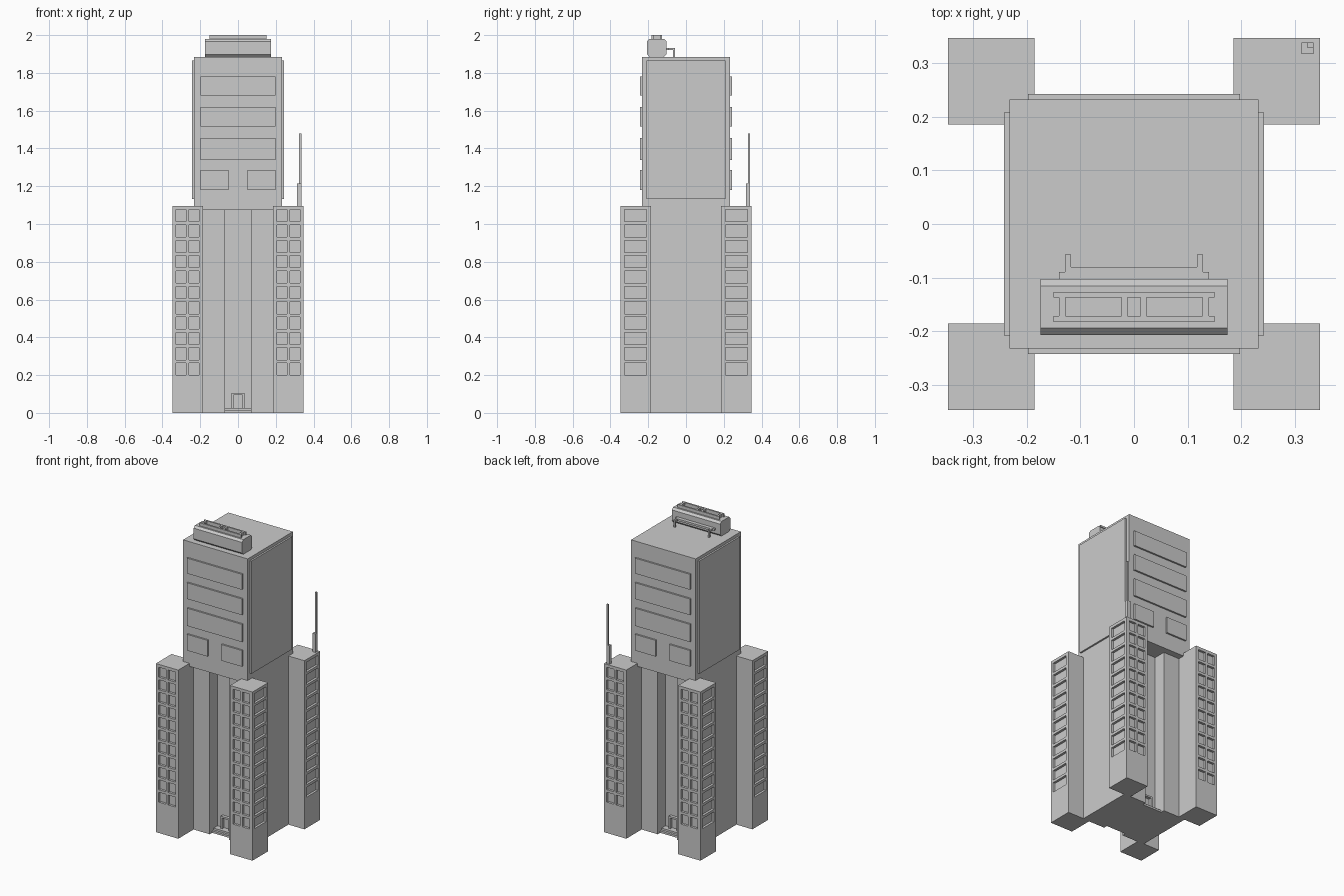
import bpy
import bmesh
from mathutils import Vector

if "Cube" in bpy.data.objects:
    bpy.data.objects.remove(bpy.data.objects["Cube"], do_unlink=True)


def finish(name, bm, mirror=""):
    """Turn a bmesh into an object, optionally mirrored across world axes."""
    bmesh.ops.recalc_face_normals(bm, faces=bm.faces)
    mesh = bpy.data.meshes.new(name)
    bm.to_mesh(mesh)
    bm.free()
    obj = bpy.data.objects.new(name, mesh)
    bpy.context.collection.objects.link(obj)
    if mirror:
        add_mirror(obj, mirror)
    return obj


def add_mirror(obj, axes):
    mod = obj.modifiers.new("Mirror", 'MIRROR')
    mod.use_axis = [a in axes for a in "xyz"]
    mod.use_mirror_merge = False


def boxes(name, spans, mirror=""):
    """One object from boxes, each given as (x range, y range, z range)."""
    bm = bmesh.new()
    for span in spans:
        lo, hi = (Vector(c) for c in zip(*span))
        cube = bmesh.ops.create_cube(bm, size=1)["verts"]
        bmesh.ops.scale(bm, vec=hi - lo, verts=cube)
        bmesh.ops.translate(bm, vec=(lo + hi) / 2, verts=cube)
    return finish(name, bm, mirror)


def prism(name, points, extrusion):
    """Extrude a closed outline of 3D points along a vector."""
    bm = bmesh.new()
    face = bm.faces.new([bm.verts.new(p) for p in points])
    new = bmesh.ops.extrude_face_region(bm, geom=[face])["geom"]
    verts = [g for g in new if isinstance(g, bmesh.types.BMVert)]
    bmesh.ops.translate(bm, vec=extrusion, verts=verts)
    return finish(name, bm)


# Main dimensions
HALF = 0.232          # half width of the upper block
BODY_Y = 0.19         # half depth of the lower body
CHANNEL_X, CHANNEL_Y = 0.07, 0.11
BLOCK_Z, ROOF_Z = 1.075, 1.885
IN, OUT, TOWER_Z = 0.186, 0.347, 1.095
RELIEF = 0.243        # outer plane of the raised panels

# Lower body with an entrance channel front and back
quarter = [(HALF, BODY_Y), (CHANNEL_X, BODY_Y), (CHANNEL_X, CHANNEL_Y)]
half_outline = quarter + [(-x, y) for x, y in reversed(quarter)]
outline = half_outline + [(-x, -y) for x, y in half_outline]
prism("lower_body", [(x, y, 0) for x, y in outline], (0, 0, BLOCK_Z))

# Upper block
boxes("upper_block", [((-HALF, HALF), (-HALF, HALF), (BLOCK_Z, ROOF_Z))])

# Corner towers with recessed windows on the outer faces
towers = boxes("corner_towers", [((IN, OUT), (IN, OUT), (0, TOWER_Z))])
cuts = []
depth = (OUT - 0.015, OUT + 0.02)
for row in range(11):
    z = (0.2 + row * 0.0812, 0.264 + row * 0.0812)
    for x in ((0.206, 0.259), (0.274, 0.327)):
        cuts.append((x, depth, z))
    cuts.append((depth, (0.208, 0.326), z))
cutter = boxes("window_cutter", cuts)
cutter.hide_render = True
cut = towers.modifiers.new("Windows", 'BOOLEAN')
cut.operation = 'DIFFERENCE'
cut.solver = 'EXACT'
cut.object = cutter
bpy.context.view_layer.objects.active = towers
bpy.ops.object.modifier_apply(modifier=cut.name)
bpy.data.objects.remove(cutter, do_unlink=True)
add_mirror(towers, "xy")

# Raised window bands, front and back
face = (-RELIEF, -HALF + 0.01)
for i, z in enumerate([(1.68, 1.78), (1.515, 1.62), (1.34, 1.455)]):
    boxes(f"window_band_{i + 1}", [((-0.198, 0.198), face, z)], "y")
boxes("small_windows", [((0.05, 0.198), face, (1.18, 1.285))], "xy")

# Large raised panels on both sides
boxes("side_panels", [((HALF - 0.01, RELIEF), (-0.208, 0.208), (1.133, 1.865))], "x")

# Entrances in the channels
wall = -CHANNEL_Y + 0.005
boxes("entrance_steps", [((-CHANNEL_X, CHANNEL_X), (-0.165, wall), (0, 0.013)),
                         ((-CHANNEL_X, CHANNEL_X), (-0.15, wall), (0, 0.025))], "y")
frame_y = (-0.13, wall)
boxes("door_frames", [((-0.034, -0.023), frame_y, (0.02, 0.105)),
                      ((0.023, 0.034), frame_y, (0.02, 0.105)),
                      ((-0.025, 0.025), frame_y, (0.094, 0.105))], "y")

# Rooftop unit: long box with chamfered edges
y0, y1, z0, z1, c = -0.207, -0.103, ROOF_Z, 1.98, 0.013
profile = [(y0 + c, z0), (y1 - c, z0), (y1, z0 + c), (y1, z1 - c),
           (y1 - c, z1), (y0 + c, z1), (y0, z1 - c), (y0, z0 + c)]
prism("rooftop_unit", [(-0.174, y, z) for y, z in profile], (0.348, 0, 0))

# Slotted frame on top of the unit
top = (z1 - 0.005, 2.0)
slats = [((-0.15, 0.15), y, top) for y in ((-0.183, -0.172), (-0.137, -0.127))]
for x in ((0.128, 0.14), (0.012, 0.023)):
    slats += [(span, (-0.175, -0.135), top) for span in (x, (-x[1], -x[0]))]
boxes("unit_top_frame", slats)

# Pipe behind the unit, bent down to the roof at both ends
pipe_z = (1.92, 1.933)
boxes("unit_pipe", [((-0.14, 0.14), (-0.105, -0.09), pipe_z),
                    ((-0.129, 0.129), (-0.092, -0.08), pipe_z)])
boxes("pipe_legs", [((0.118, 0.129), (-0.082, -0.057), pipe_z),
                    ((0.118, 0.129), (-0.068, -0.057), (ROOF_Z, 1.933))], "x")

# Antenna on the back left tower
boxes("antenna_base", [((0.313, 0.335), (0.317, 0.339), (TOWER_Z, 1.215))])
boxes("antenna_mast", [((0.324, 0.335), (0.328, 0.339), (1.2, 1.48))])
